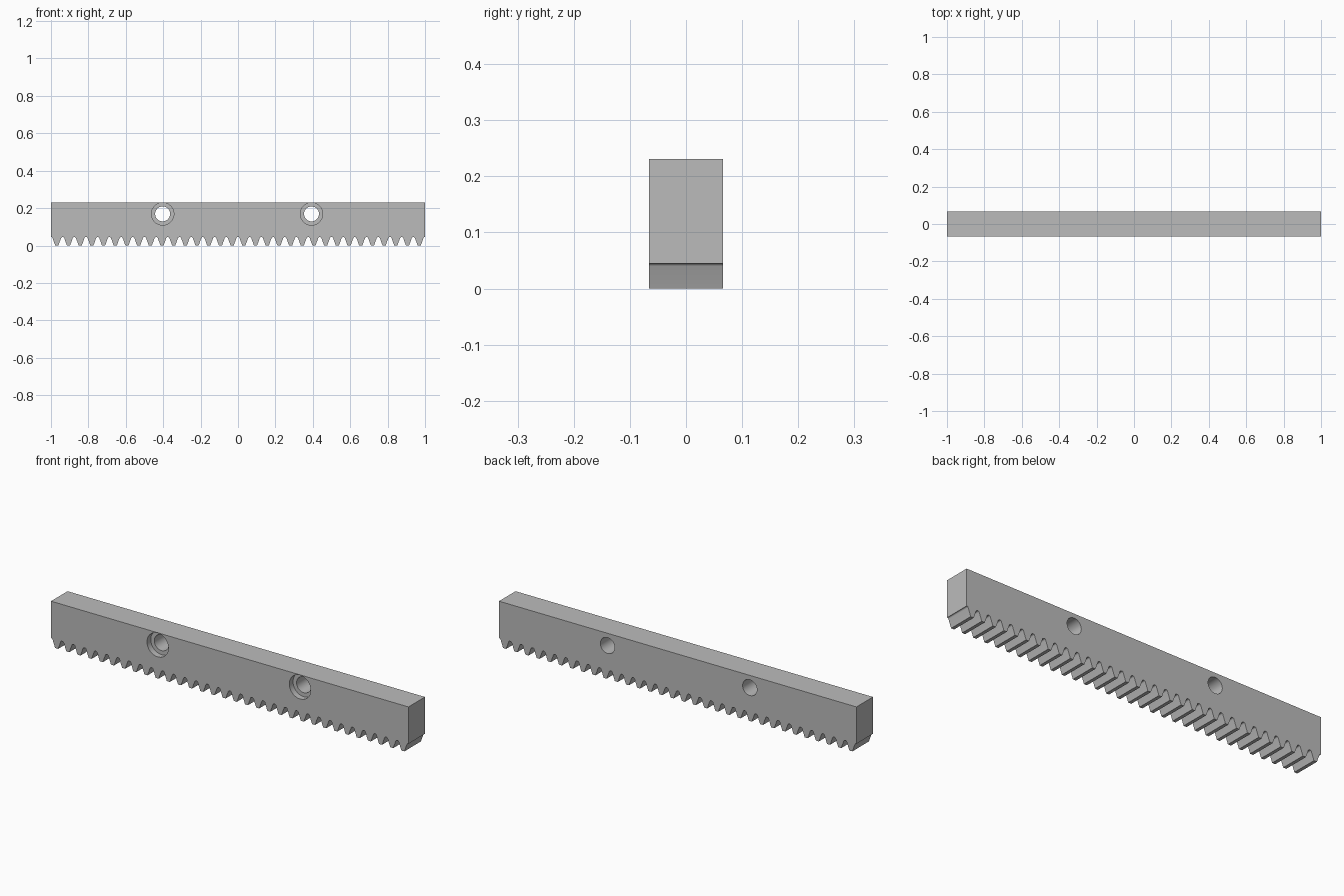
import bpy, bmesh
from math import sin, cos, tan, radians, pi

cube = bpy.data.objects.get("Cube")
if cube:
    bpy.data.objects.remove(cube, do_unlink=True)

TEETH = 32
PITCH = 2 / TEETH
MODULE = PITCH / pi
ROOT = 2.25 * MODULE
HEIGHT = 0.231
HALF_DEPTH = 0.066
ANGLE = radians(20)

steel = bpy.data.materials.new("steel grey")
steel.use_nodes = True
grey = (0.5, 0.5, 0.5, 1)
steel.diffuse_color = grey
steel.node_tree.nodes["Principled BSDF"].inputs["Base Color"].default_value = grey


def half_tooth():
    """Tooth tip, straight flank, then a fillet into the root."""
    tip = PITCH / 4 - MODULE * tan(ANGLE)
    root = PITCH / 4 + (ROOT - MODULE) * tan(ANGLE)
    r = 0.38 * MODULE
    cx = root + r * tan(pi / 4 - ANGLE / 2)
    points = [(tip, 0)]
    for i in range(7):
        a = pi - ANGLE - (pi / 2 - ANGLE) * i / 6
        points.append((cx + r * cos(a), ROOT - r + r * sin(a)))
    return points


# Toothed outline, left to right along the bottom, closed over the top
half = half_tooth()
outline = [(-1, HEIGHT), (-1, ROOT)]
for n in range(TEETH):
    centre = -1 + (n + 0.5) * PITCH
    outline += [(centre - u, z) for u, z in reversed(half)]
    outline += [(centre + u, z) for u, z in half]
outline += [(1, ROOT), (1, HEIGHT)]

# Extrude the outline through the depth of the bar
bm = bmesh.new()
face = bm.faces.new([bm.verts.new((x, -HALF_DEPTH, z)) for x, z in outline])
extruded = bmesh.ops.extrude_face_region(bm, geom=[face])
verts = [g for g in extruded["geom"] if isinstance(g, bmesh.types.BMVert)]
bmesh.ops.translate(bm, verts=verts, vec=(0, 2 * HALF_DEPTH, 0))
bmesh.ops.recalc_face_normals(bm, faces=bm.faces)
mesh = bpy.data.meshes.new("gear_rack")
bm.to_mesh(mesh)
bm.free()
mesh.materials.append(steel)
rack = bpy.data.objects.new("gear_rack", mesh)
bpy.context.collection.objects.link(rack)


def bore(x, radius, y0, y1):
    """Cut a round hole along the depth."""
    bpy.ops.mesh.primitive_cylinder_add(
        vertices=48, radius=radius, depth=y1 - y0,
        location=(x, (y0 + y1) / 2, 0.169), rotation=(pi / 2, 0, 0))
    cutter = bpy.context.object
    cutter.name = "bore_cutter"
    cutter.hide_render = True
    cutter.data.materials.append(steel)
    mod = rack.modifiers.new("bore", 'BOOLEAN')
    mod.operation = 'DIFFERENCE'
    mod.solver = 'EXACT'
    mod.object = cutter
    bpy.ops.object.select_all(action='DESELECT')
    rack.select_set(True)
    bpy.context.view_layer.objects.active = rack
    bpy.ops.object.modifier_apply(modifier=mod.name)
    bpy.data.objects.remove(cutter, do_unlink=True)


# Two screw holes, counterbored from the front
for x in (-0.403, 0.393):
    bore(x, 0.04, -0.1, 0.1)
    bore(x, 0.06, -0.1, -HALF_DEPTH + 0.03)

bpy.ops.object.shade_smooth_by_angle(angle=radians(30))
